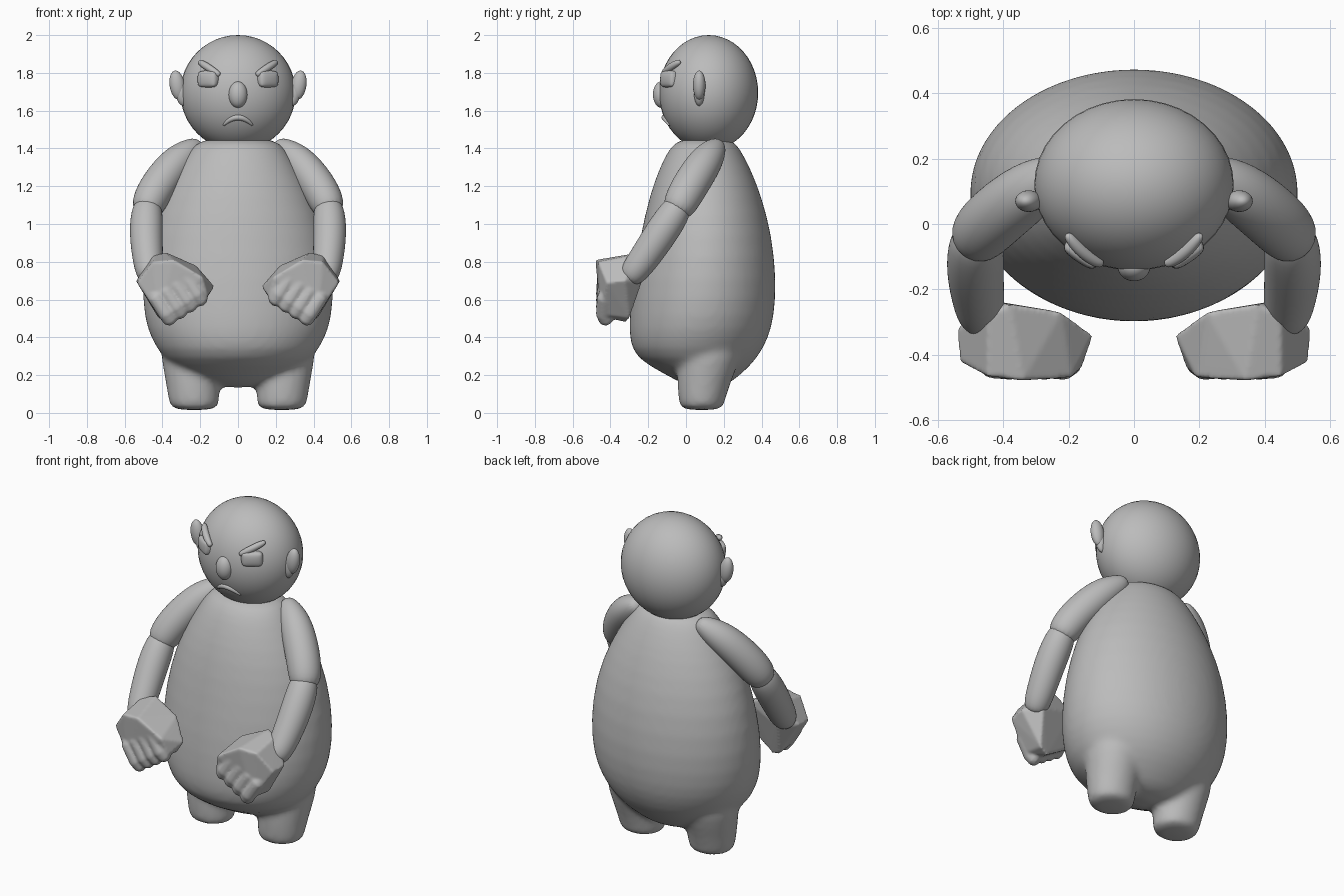
import bpy, bmesh, math
from mathutils import Vector, Matrix

if "Cube" in bpy.data.objects:
    bpy.data.objects.remove(bpy.data.objects["Cube"])

clay = bpy.data.materials.new("clay_grey")
clay.use_nodes = True
clay.diffuse_color = (0.5, 0.5, 0.5, 1)
clay.node_tree.nodes["Principled BSDF"].inputs["Base Color"].default_value = (0.5, 0.5, 0.5, 1)


def finish(name, bm, levels=0):
    """Turn a bmesh into a smooth shaded, coloured object."""
    bmesh.ops.recalc_face_normals(bm, faces=bm.faces)
    for f in bm.faces:
        f.smooth = True
    mesh = bpy.data.meshes.new(name)
    bm.to_mesh(mesh)
    bm.free()
    mesh.materials.append(clay)
    obj = bpy.data.objects.new(name, mesh)
    bpy.context.collection.objects.link(obj)
    if levels:
        sub = obj.modifiers.new("Rounding", "SUBSURF")
        sub.levels = sub.render_levels = levels
    return obj


def loft(bm, rings, sides=16):
    """Skin a closed shape through rings of (centre, u axis, v axis)."""
    loops = []
    for c, u, v in rings:
        angles = [math.tau * i / sides for i in range(sides)]
        loops.append([bm.verts.new(c + u * math.cos(a) + v * math.sin(a)) for a in angles])
    for a, b in zip(loops, loops[1:]):
        for i in range(sides):
            j = (i + 1) % sides
            bm.faces.new((a[i], a[j], b[j], b[i]))
    bm.faces.new(loops[0])
    bm.faces.new(loops[-1])


def tube(bm, points, side=1, sides=16):
    """Tapered round limb through (x, y, z, radius) points."""
    pts = [Vector((p[0] * side, p[1], p[2])) for p in points]
    rings = []
    for i, p in enumerate(pts):
        t = (pts[min(i + 1, len(pts) - 1)] - pts[max(i - 1, 0)]).normalized()
        u = t.cross(Vector((0, 1, 0.3))).normalized()
        rings.append((p, u * points[i][3], t.cross(u) * points[i][3]))
    loft(bm, rings, sides)


def ellipsoid(name, loc, size, tilt=0):
    bm = bmesh.new()
    mat = Matrix.Translation(loc) @ Matrix.Rotation(tilt, 4, "Y") @ Matrix.Diagonal((*size, 1))
    bmesh.ops.create_uvsphere(bm, u_segments=40, v_segments=24, radius=1, matrix=mat)
    return finish(name, bm)


# Body and stubby legs, fused into one soft skin: z, front y, back y, half width
BODY = [(1.46, -.03, .24, .19), (1.40, -.09, .285, .25), (1.30, -.14, .34, .315),
        (1.15, -.195, .40, .40), (.95, -.24, .455, .475), (.70, -.285, .482, .512),
        (.50, -.302, .468, .50), (.39, -.302, .435, .46), (.29, -.27, .38, .40),
        (.21, -.12, .30, .29), (.13, .02, .2, .14)]
LEG = [(.42, -.05, .32, .22, .2), (.28, -.05, .29, .24, .17), (.15, -.05, .235, .24, .142),
       (.05, -.04, .205, .232, .138), (.012, -.03, .195, .23, .118)]
bm = bmesh.new()
X, Y = Vector((1, 0, 0)), Vector((0, 1, 0))
loft(bm, [(Vector((0, (f + b) / 2, z)), X * w, Y * (b - f) / 2) for z, f, b, w in BODY], 32)
for s in (1, -1):
    loft(bm, [(Vector((cx * s, (f + b) / 2, z)), X * w, Y * (b - f) / 2) for z, f, b, cx, w in LEG])
body = finish("body_and_legs", bm, 1)
skin = body.modifiers.new("Fuse", "REMESH")
skin.mode, skin.voxel_size, skin.use_smooth_shade = "VOXEL", 0.018, True
soft = body.modifiers.new("Soften", "SMOOTH")
soft.iterations = 6

# Head and nose
ellipsoid("head", (0, .12, 1.695), (.305, .262, .305))
ellipsoid("nose", (0, -.13, 1.685), (.05, .045, .07))

# Frowning mouth, a thin crescent lying on the face
bm = bmesh.new()
arc = []
for i in range(9):
    t = i / 4 - 1
    arc.append((.08 * t, -.115 + .03 * t * t, 1.565 - .045 * t * t, .006 + .011 * (1 - t * t)))
tube(bm, arc, 1, 10)
finish("mouth", bm, 1)

UPPER_ARM = [(.20, .18, 1.43, .03), (.235, .155, 1.40, .065), (.32, .105, 1.335, .095),
             (.42, .025, 1.21, .1), (.475, -.03, 1.11, .095), (.49, -.06, 1.05, .07)]
FOREARM = [(.475, -.02, 1.13, .06), (.483, -.06, 1.06, .088), (.487, -.14, .94, .09),
           (.478, -.22, .82, .083), (.468, -.28, .74, .075), (.46, -.31, .70, .05)]
PALM = [(.45, -.465, .80), (.34, -.48, .81), (.19, -.47, .72), (.16, -.44, .62),
        (.34, -.44, .51), (.42, -.45, .52), (.535, -.42, .69), (.45, -.28, .835),
        (.38, -.245, .85), (.22, -.27, .78), (.125, -.34, .67), (.17, -.34, .60),
        (.36, -.32, .48), (.42, -.30, .50), (.54, -.32, .70), (.46, -.23, .70)]
BROW = [(.095, -.12, 1.787, .012), (.11, -.12, 1.797, .018), (.16, -.085, 1.83, .022),
        (.195, -.045, 1.853, .018), (.207, -.03, 1.86, .01)]

for s, label in ((1, "left"), (-1, "right")):
    # Ear, broad at the top and leaning outwards
    ellipsoid(label + "_ear_rim", (.322 * s, .07, 1.735), (.04, .033, .078), .15 * s)
    ellipsoid(label + "_ear_lobe", (.298 * s, .07, 1.695), (.034, .028, .07), .15 * s)

    # Boxy eye under a slanted brow
    bm = bmesh.new()
    place = (Matrix.Translation((.155 * s, -.085, 1.767)) @ Matrix.Rotation(.6 * s, 4, "Z")
             @ Matrix.Diagonal((.125, .075, .095, 1)))
    bmesh.ops.create_cube(bm, size=1, matrix=place)
    bmesh.ops.bevel(bm, geom=bm.edges[:], offset=.018, segments=1, affect="EDGES")
    finish(label + "_eye", bm, 2)
    bm = bmesh.new()
    tube(bm, BROW, s, 10)
    finish(label + "_brow", bm, 2)

    # Arm in two overlapping pieces
    for part, path in (("upper_arm", UPPER_ARM), ("forearm", FOREARM)):
        bm = bmesh.new()
        tube(bm, path, s)
        finish(label + "_" + part, bm, 2)

    # Fist: rounded palm block with four curled fingers
    bm = bmesh.new()
    for x, y, z in PALM:
        bm.verts.new((x * s, y, z))
    bmesh.ops.convex_hull(bm, input=bm.verts[:])
    for k in range(4):
        x, z = .195 + .054 * k, .595 - .034 * k
        tube(bm, [(x + .10, -.42, z + .15, .02), (x + .08, -.43, z + .12, .042),
                  (x + .02, -.435, z + .03, .043), (x, -.42, z, .042),
                  (x - .01, -.41, z - .015, .025)], s, 12)
    fist = finish(label + "_fist", bm)
    fuse = fist.modifiers.new("Fuse", "REMESH")
    fuse.mode, fuse.voxel_size, fuse.use_smooth_shade = "VOXEL", .008, True
    soft = fist.modifiers.new("Soften", "SMOOTH")
    soft.iterations = 6
